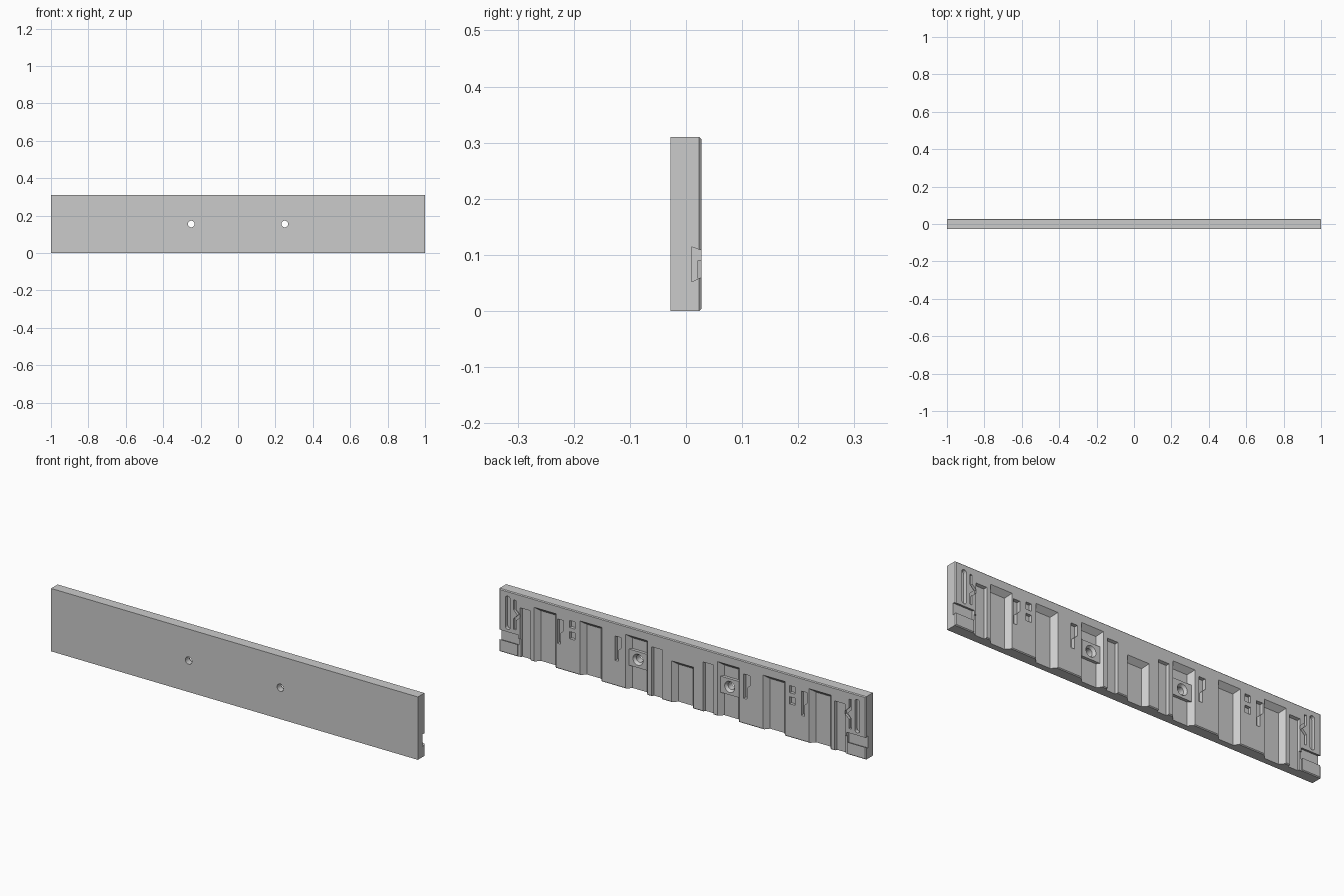
import bpy, bmesh, math

if "Cube" in bpy.data.objects:
    bpy.data.objects.remove(bpy.data.objects["Cube"])

BACK, FRONT = 0.0275, -0.0275
OVER = 0.006  # cutter overshoot past the back face


def make(name, bm):
    bmesh.ops.recalc_face_normals(bm, faces=bm.faces)
    me = bpy.data.meshes.new(name)
    bm.to_mesh(me)
    bm.free()
    ob = bpy.data.objects.new(name, me)
    bpy.context.collection.objects.link(ob)
    return ob


def loft(bm, loops):
    """Closed solid through matching point loops."""
    rings = [[bm.verts.new(p) for p in lp] for lp in loops]
    n = len(rings[0])
    bm.faces.new(rings[0])
    bm.faces.new(rings[-1][::-1])
    for a, b in zip(rings, rings[1:]):
        for i in range(n):
            j = (i + 1) % n
            bm.faces.new((a[i], a[j], b[j], b[i]))


def rect(x0, x1, z0, z1, y):
    return [(x0, y, z0), (x1, y, z0), (x1, y, z1), (x0, y, z1)]


def pocket(bm, cx, w, top, depth, draft):
    """Drafted pocket, open through the bottom edge."""
    k = draft / depth * OVER
    h = w / 2
    loft(bm, [rect(cx - h - k, cx + h + k, -0.03, top + k, BACK + OVER),
              rect(cx - h + draft, cx + h - draft, -0.03, top - draft, BACK - depth)])


def prism(bm, pts, depth, s=1):
    loft(bm, [[(s * x, y, z) for x, z in pts] for y in (BACK + OVER, BACK - depth)])


def slot(x, z0, z1, w, n=6):
    """Outline of a round-ended vertical slot."""
    r = w / 2
    pts = [(x + r * math.cos(math.pi * i / n), z1 - r + r * math.sin(math.pi * i / n)) for i in range(n + 1)]
    return pts + [(x - r * math.cos(math.pi * i / n), z0 + r - r * math.sin(math.pi * i / n)) for i in range(n + 1)]


def cone(bm, x, z, stations, n=24):
    loft(bm, [[(x + r * math.cos(2 * math.pi * i / n), y, z + r * math.sin(2 * math.pi * i / n))
               for i in range(n)] for y, r in stations])


def boolean(target, cutter, op='DIFFERENCE'):
    m = target.modifiers.new(op.title(), 'BOOLEAN')
    m.operation, m.solver, m.object = op, 'EXACT', cutter
    m.use_self = True
    dg = bpy.context.evaluated_depsgraph_get()
    me = bpy.data.meshes.new_from_object(target.evaluated_get(dg))
    target.modifiers.clear()
    target.data = me
    bpy.data.objects.remove(cutter)


# board with a small chamfer round the back
bm = bmesh.new()
c = 0.004
loft(bm, [rect(-1, 1, 0, 0.31, FRONT), rect(-1, 1, 0, 0.31, BACK - c),
          rect(-1 + c, 1 - c, c, 0.31 - c, BACK)])
board = make("board", bm)

# seven deep drafted pockets, the middle one shorter
bm = bmesh.new()
for i in range(-3, 4):
    pocket(bm, i * 0.25, 0.12, 0.205 if i == 0 else 0.268, 0.025, 0.021)
boolean(board, make("deep_pockets", bm))

# shallow pockets
bm = bmesh.new()
for s in (-1, 1):
    for x in (0.14, 0.858):
        pocket(bm, s * x, 0.058, 0.245, 0.014, 0.004)
boolean(board, make("shallow_pockets", bm))

# screw bosses bridging two pockets
bm = bmesh.new()
for s in (-1, 1):
    x = s * 0.25
    loft(bm, [rect(x - 0.05, x + 0.05, 0.115, 0.195, -0.005), rect(x - 0.05, x + 0.05, 0.115, 0.195, 0.017)])
boolean(board, make("screw_bosses", bm), 'UNION')

# countersunk through holes
bm = bmesh.new()
for s in (-1, 1):
    cone(bm, s * 0.25, 0.155, [(FRONT - 0.01, 0.018), (0.004, 0.018), (0.022, 0.031)])
boolean(board, make("screw_holes", bm))

# slots, hooks and end notches
bm = bmesh.new()
keyhole = [(0.017, 0.245), (-0.017, 0.245), (-0.017, 0.195), (-0.001, 0.18),
           (-0.001, 0.125), (0.017, 0.125)]
hook = [(0.921, 0.275), (0.909, 0.275), (0.909, 0.232), (0.887, 0.212), (0.887, 0.196),
        (0.909, 0.176), (0.909, 0.13), (0.921, 0.13), (0.921, 0.182), (0.899, 0.204), (0.921, 0.226)]
for x in (0.665, 0.35, -0.35, -0.665):
    prism(bm, [(x + px, pz) for px, pz in keyhole], 0.018)
for s in (-1, 1):
    prism(bm, slot(0.953, 0.12, 0.285, 0.026), 0.018, s)
    prism(bm, [(0.585, 0.22), (0.615, 0.22), (0.615, 0.255), (0.585, 0.255)], 0.015, s)
    prism(bm, [(0.585, 0.165), (0.615, 0.165), (0.615, 0.2), (0.585, 0.2)], 0.015, s)
boolean(board, make("slots", bm))

bm = bmesh.new()
for s in (-1, 1):
    prism(bm, hook, 0.012, s)
boolean(board, make("hooks", bm))

# end grooves with sloped lower wall
bm = bmesh.new()
prof = [(BACK + OVER, 0.063), (0.01, 0.052), (0.01, 0.114), (BACK + OVER, 0.106)]
for s in (-1, 1):
    loft(bm, [[(s * x, y, z) for y, z in prof] for x in (0.895, 1.02)])
boolean(board, make("end_grooves", bm))

# slim relief beside each end block
bm = bmesh.new()
for s in (-1, 1):
    prism(bm, [(0.881, -0.02), (0.9, -0.02), (0.9, 0.09), (0.881, 0.09)], 0.006, s)
boolean(board, make("end_reliefs", bm))
